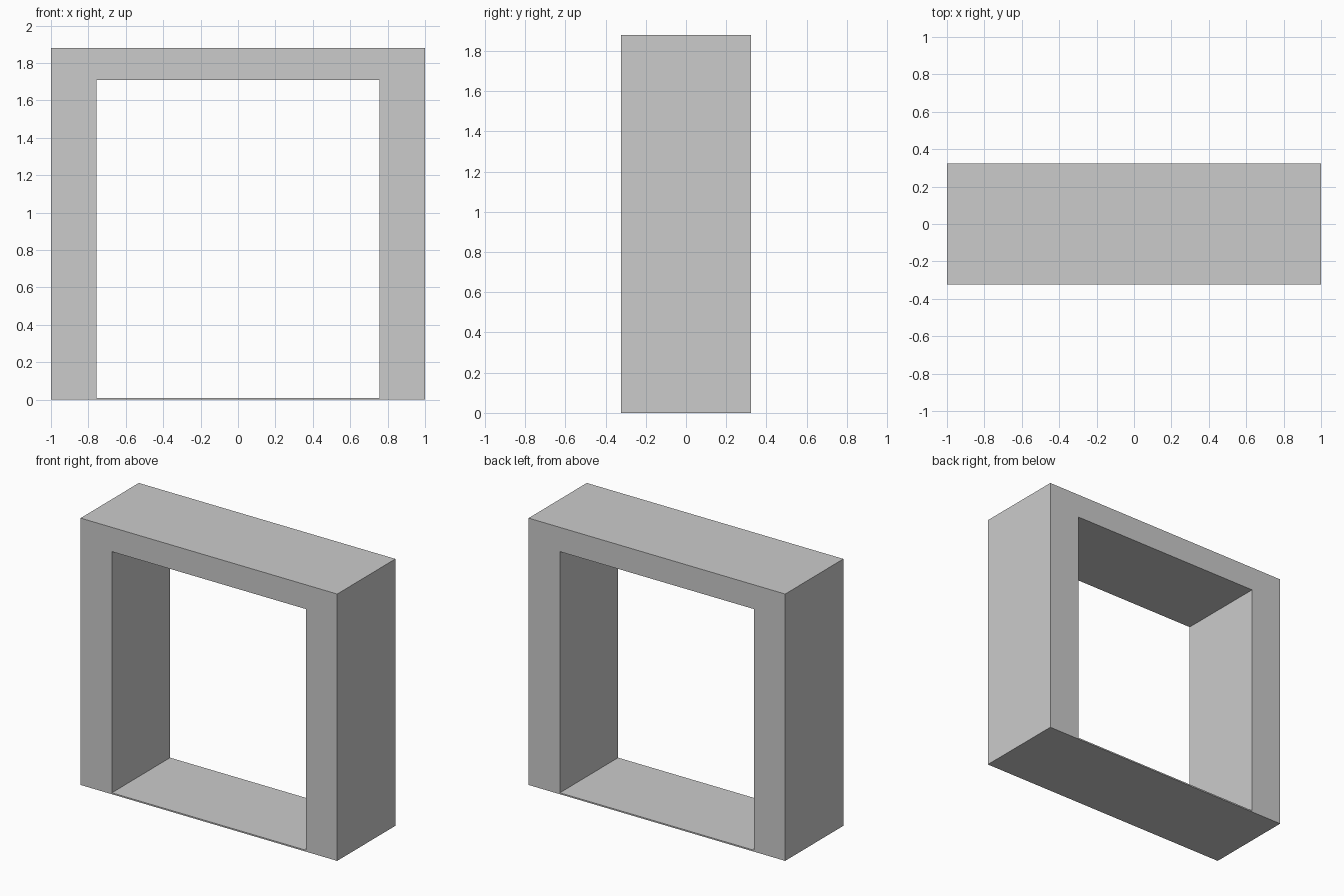
import bpy, bmesh

if "Cube" in bpy.data.objects:
    bpy.data.objects.remove(bpy.data.objects["Cube"])

HALF_DEPTH = 0.324


def rectangle(bm, half_width, bottom, top, y):
    corners = [(-half_width, bottom), (half_width, bottom),
               (half_width, top), (-half_width, top)]
    return [bm.verts.new((x, y, z)) for x, z in corners]


# Rectangular frame: four loops joined into one closed ring
bm = bmesh.new()
loops = [
    rectangle(bm, 1.0, 0.0, 1.88, -HALF_DEPTH),      # outer front
    rectangle(bm, 1.0, 0.0, 1.88, HALF_DEPTH),       # outer back
    rectangle(bm, 0.756, 0.01, 1.709, HALF_DEPTH),   # opening back
    rectangle(bm, 0.756, 0.01, 1.709, -HALF_DEPTH),  # opening front
]
for i, a in enumerate(loops):
    b = loops[(i + 1) % 4]
    for j in range(4):
        k = (j + 1) % 4
        bm.faces.new((a[j], a[k], b[k], b[j]))
bmesh.ops.recalc_face_normals(bm, faces=bm.faces)

mesh = bpy.data.meshes.new("door_frame")
bm.to_mesh(mesh)
bm.free()
frame = bpy.data.objects.new("door_frame", mesh)
bpy.context.collection.objects.link(frame)
